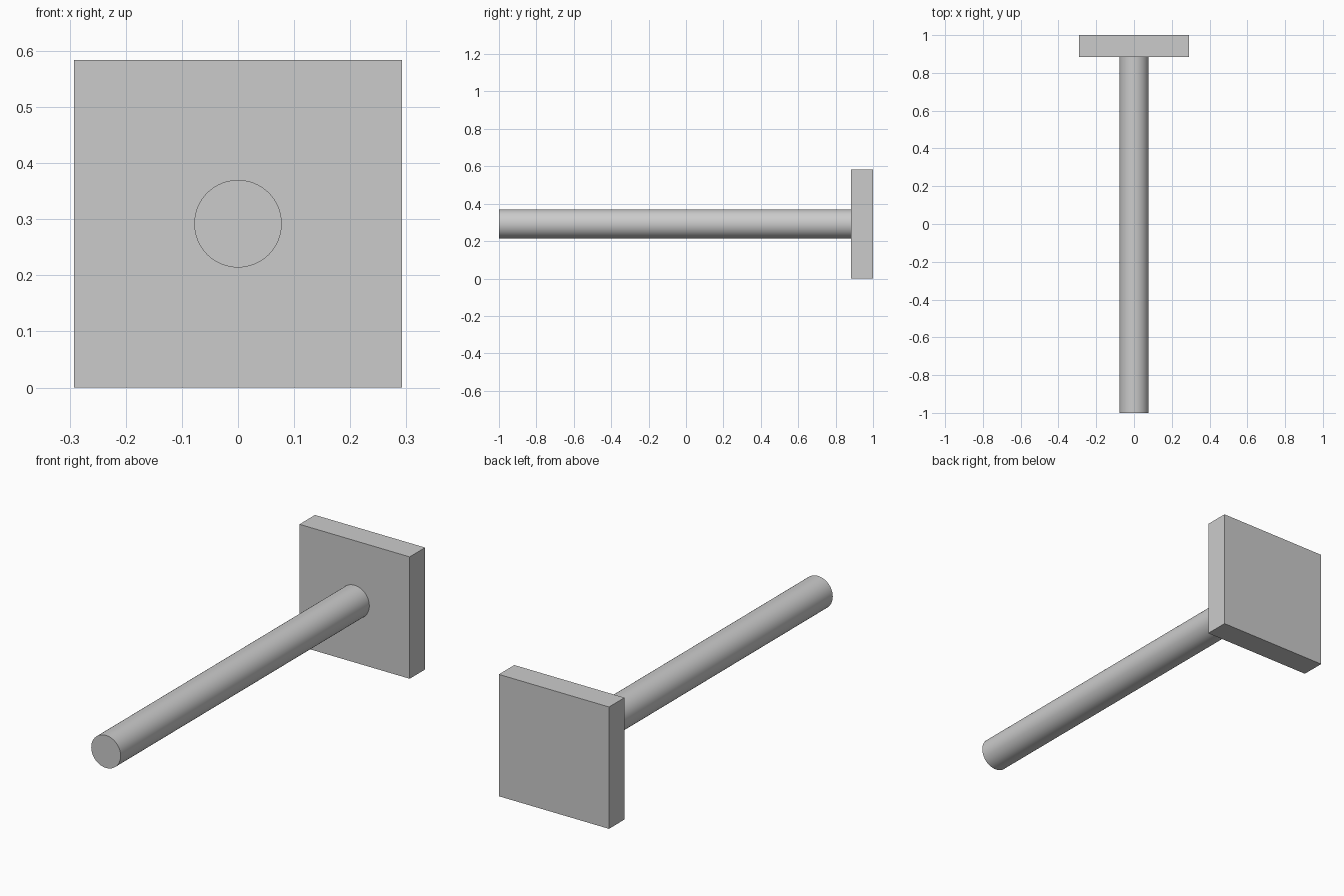
import bpy
import math

if "Cube" in bpy.data.objects:
    bpy.data.objects.remove(bpy.data.objects["Cube"])

HALF = 0.292          # half the plate's side, also the rod's height
PLATE_FRONT = 0.883   # y where the rod meets the plate
ROD_RADIUS = 0.078

grey = bpy.data.materials.new("light_grey")
grey.diffuse_color = (0.6, 0.6, 0.6, 1.0)
grey.use_nodes = True
grey.node_tree.nodes["Principled BSDF"].inputs["Base Color"].default_value = grey.diffuse_color

# Square end plate
bpy.ops.mesh.primitive_cube_add(size=1, location=(0, (1 + PLATE_FRONT) / 2, HALF))
plate = bpy.context.object
plate.name = "end_plate"
plate.scale = (2 * HALF, 1 - PLATE_FRONT, 2 * HALF)
bpy.ops.object.transform_apply(location=False, rotation=False, scale=True)
plate.data.materials.append(grey)

# Round rod, running from the front to the plate
bpy.ops.mesh.primitive_cylinder_add(
    vertices=64, radius=ROD_RADIUS, depth=PLATE_FRONT + 1,
    location=(0, (PLATE_FRONT - 1) / 2, HALF), rotation=(math.pi / 2, 0, 0))
rod = bpy.context.object
rod.name = "rod"
rod.data.materials.append(grey)
bpy.ops.object.shade_smooth_by_angle(angle=math.radians(30))
